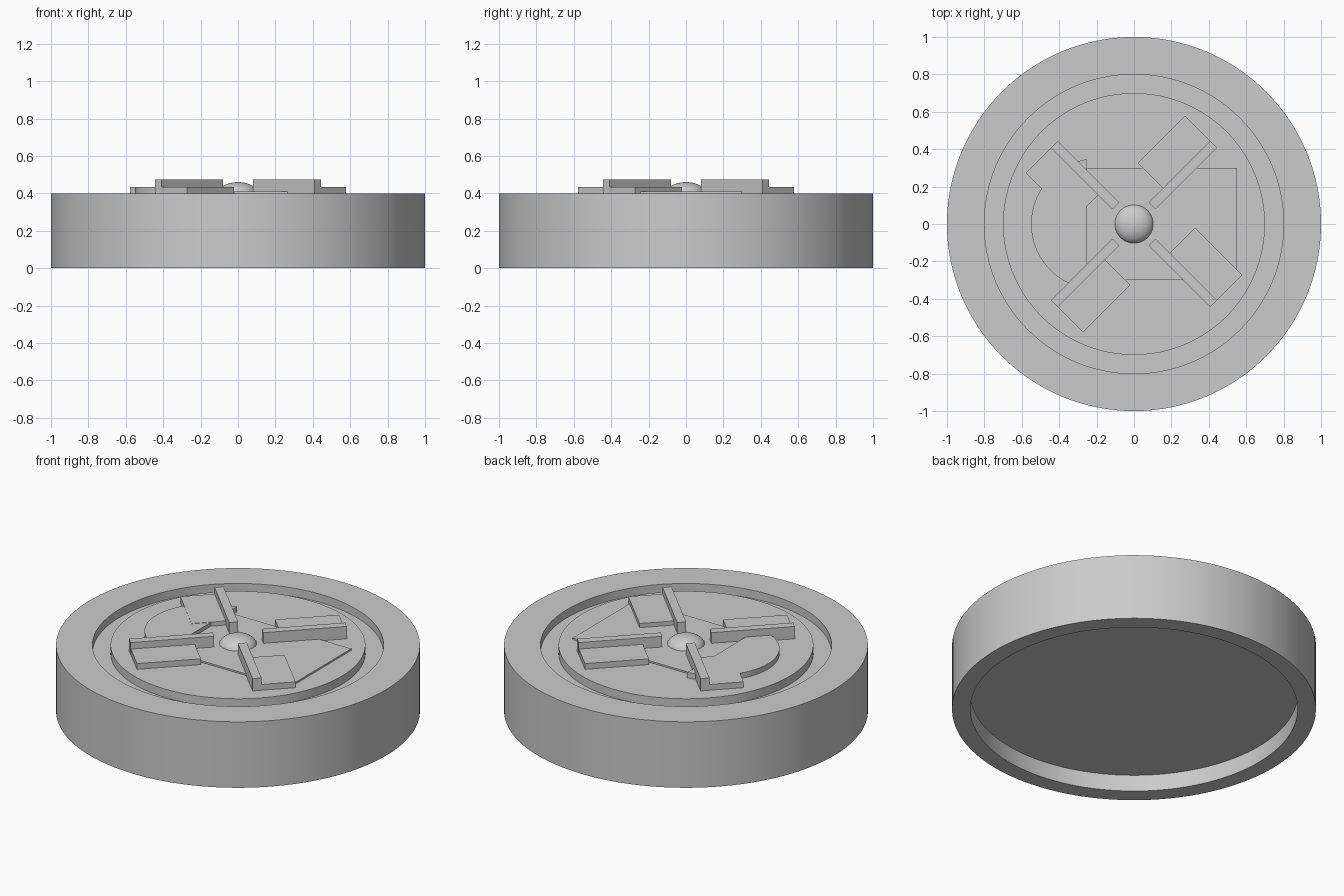
import bpy, bmesh
from math import pi, sin, cos, acos
from mathutils import Matrix, Vector

if "Cube" in bpy.data.objects:
    bpy.data.objects.remove(bpy.data.objects["Cube"], do_unlink=True)

grey = bpy.data.materials.new("plain grey")
grey.use_nodes = True
colour = (0.6, 0.6, 0.6, 1)
grey.diffuse_color = colour
grey.node_tree.nodes["Principled BSDF"].inputs["Base Color"].default_value = colour

TOP = 0.4          # height of the drum's top face
SEGMENTS = 128


def finish(bm, name, smooth=False):
    bmesh.ops.recalc_face_normals(bm, faces=bm.faces)
    mesh = bpy.data.meshes.new(name)
    bm.to_mesh(mesh)
    bm.free()
    mesh.materials.append(grey)
    obj = bpy.data.objects.new(name, mesh)
    bpy.context.collection.objects.link(obj)
    if smooth:
        bpy.ops.object.select_all(action="DESELECT")
        obj.select_set(True)
        bpy.context.view_layer.objects.active = obj
        bpy.ops.object.shade_smooth_by_angle(angle=pi / 6)
    return obj


def lathe(name, profile):
    bm = bmesh.new()
    verts = [bm.verts.new((r, 0, z)) for r, z in profile]
    edges = [bm.edges.new(pair) for pair in zip(verts, verts[1:])]
    bmesh.ops.spin(bm, geom=verts + edges, axis=(0, 0, 1), cent=(0, 0, 0),
                   angle=2 * pi, steps=SEGMENTS)
    bmesh.ops.remove_doubles(bm, verts=bm.verts, dist=1e-4)
    return finish(bm, name, True)


def plate(name, outline, bottom, top, turn=0, smooth=False):
    bm = bmesh.new()
    face = bm.faces.new([bm.verts.new((x, y, bottom)) for x, y in outline])
    result = bmesh.ops.extrude_face_region(bm, geom=[face])
    raised = [v for v in result["geom"] if isinstance(v, bmesh.types.BMVert)]
    bmesh.ops.translate(bm, verts=raised, vec=Vector((0, 0, top - bottom)))
    bm.transform(Matrix.Rotation(turn, 4, "Z"))
    return finish(bm, name, smooth)


def box(x0, x1, y0, y1):
    return [(x0, y0), (x1, y0), (x1, y1), (x0, y1)]


# Drum with a groove in its top face and a shallow hollow underneath
lathe("drum", [(0, 0.1), (0.9, 0.1), (0.9, 0), (1, 0), (1, TOP), (0.8, TOP),
               (0.8, 0.35), (0.7, 0.35), (0.7, TOP), (0, TOP)])

# Thin rectangular panel on the inner disc
plate("thin_panel", box(-0.25, 0.55, -0.3, 0.3), TOP - 0.01, TOP + 0.01)

# Raised round plate, cut straight where it meets the panel
radius, centre = 0.35, -0.2
start = acos((-0.25 - centre) / radius)
steps = 40
arc = [start + (2 * pi - 2 * start) * i / steps for i in range(steps + 1)]
plate("round_plate", [(centre + radius * cos(a), radius * sin(a)) for a in arc],
      TOP - 0.01, TOP + 0.033, smooth=True)

# Four diagonal bars, each with a lower flag along one side
for i, corner in enumerate(["back_left", "back_right", "front_right", "front_left"]):
    turn = pi / 4 + i * pi / 2
    plate("bar_" + corner, box(0.137, 0.603, -0.025, 0.025), TOP - 0.01, TOP + 0.075, turn)
    plate("flag_" + corner, box(0.245, 0.602, 0.02, 0.216), TOP - 0.01, TOP + 0.035, turn)

# Flattened dome at the centre
dome = [(0.104 * cos(a), TOP + 0.06 * sin(a)) for a in [pi / 2 * i / 12 for i in range(12)]]
lathe("centre_dome", [(0.104, TOP - 0.01)] + dome + [(0, TOP + 0.06)])
